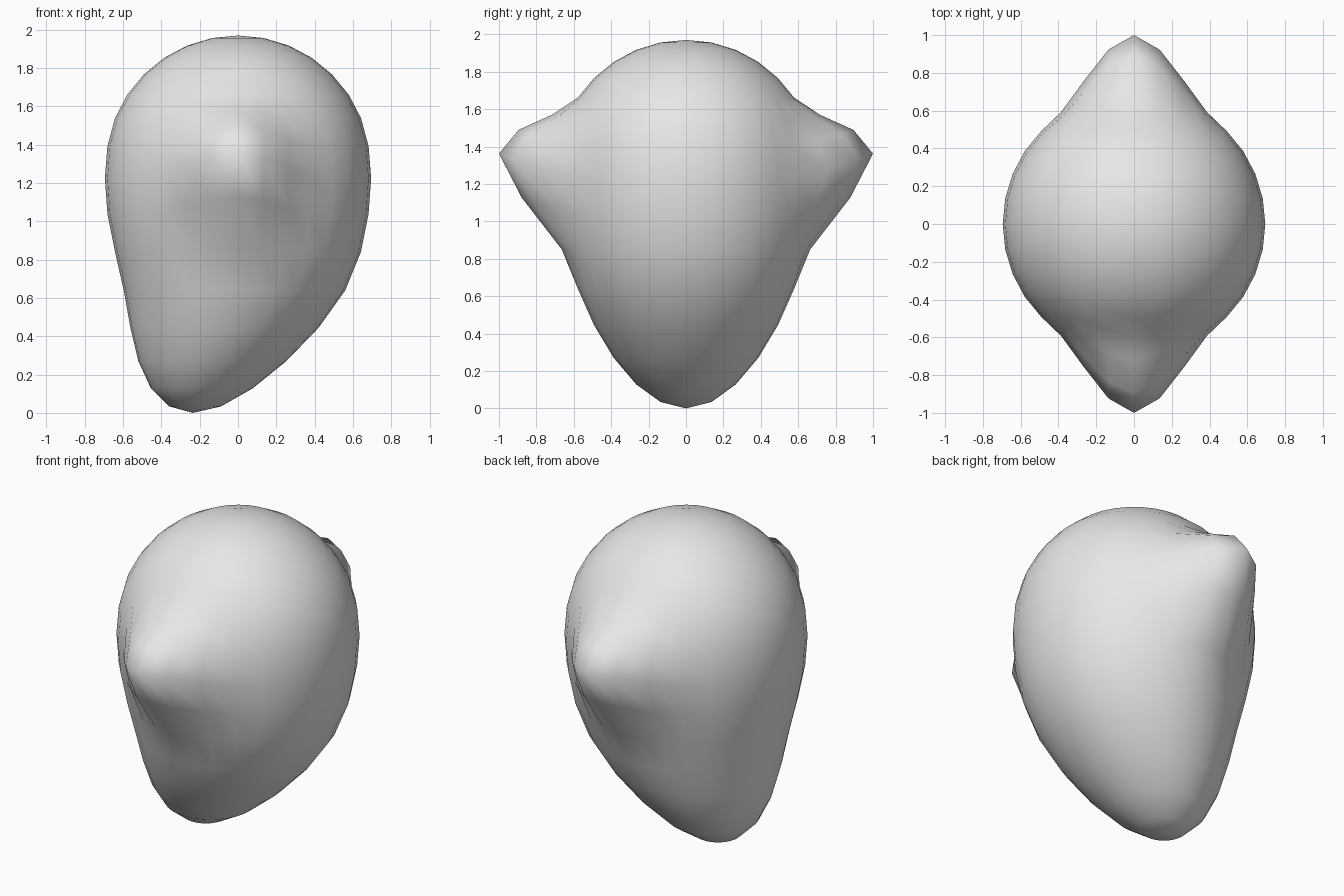
import bpy
from mathutils import Vector

cube = bpy.data.objects.get("Cube")
if cube:
    bpy.data.objects.remove(cube, do_unlink=True)

RADIUS = 0.695
CENTRE = Vector((0, 0, 1.275))


def pull(mesh, anchor, offset, reach):
    """Drag the surface near anchor with a smooth falloff."""
    for v in mesh.vertices:
        t = max(0.0, 1 - (v.co - anchor).length / reach)
        v.co += offset * (t * t * (3 - 2 * t))


# Round body
bpy.ops.mesh.primitive_uv_sphere_add(segments=32, ring_count=16, radius=RADIUS)
body = bpy.context.object
body.name = "rounded_body"
mesh = body.data
for v in mesh.vertices:
    v.co += CENTRE

# Tapered lower end: stretched down, then swept to the right
pole = CENTRE - Vector((0, 0, RADIUS))
drop = Vector((0, 0, -pole.z))
pull(mesh, pole, drop, 1.2)
pull(mesh, pole + drop, Vector((-0.235, 0, 0)), 1.04)

# Pointed bumps on the front and back
for side in (-1, 1):
    anchor = Vector((0, side * RADIUS, 1.225))
    pull(mesh, anchor, Vector((0, side * 0.305, 0.137)), 0.465)

# Plain grey surface
grey = bpy.data.materials.new("light_grey")
grey.use_nodes = True
colour = (0.8, 0.8, 0.8, 1)
grey.diffuse_color = colour
grey.node_tree.nodes["Principled BSDF"].inputs["Base Color"].default_value = colour
mesh.materials.append(grey)
bpy.ops.object.shade_smooth()
